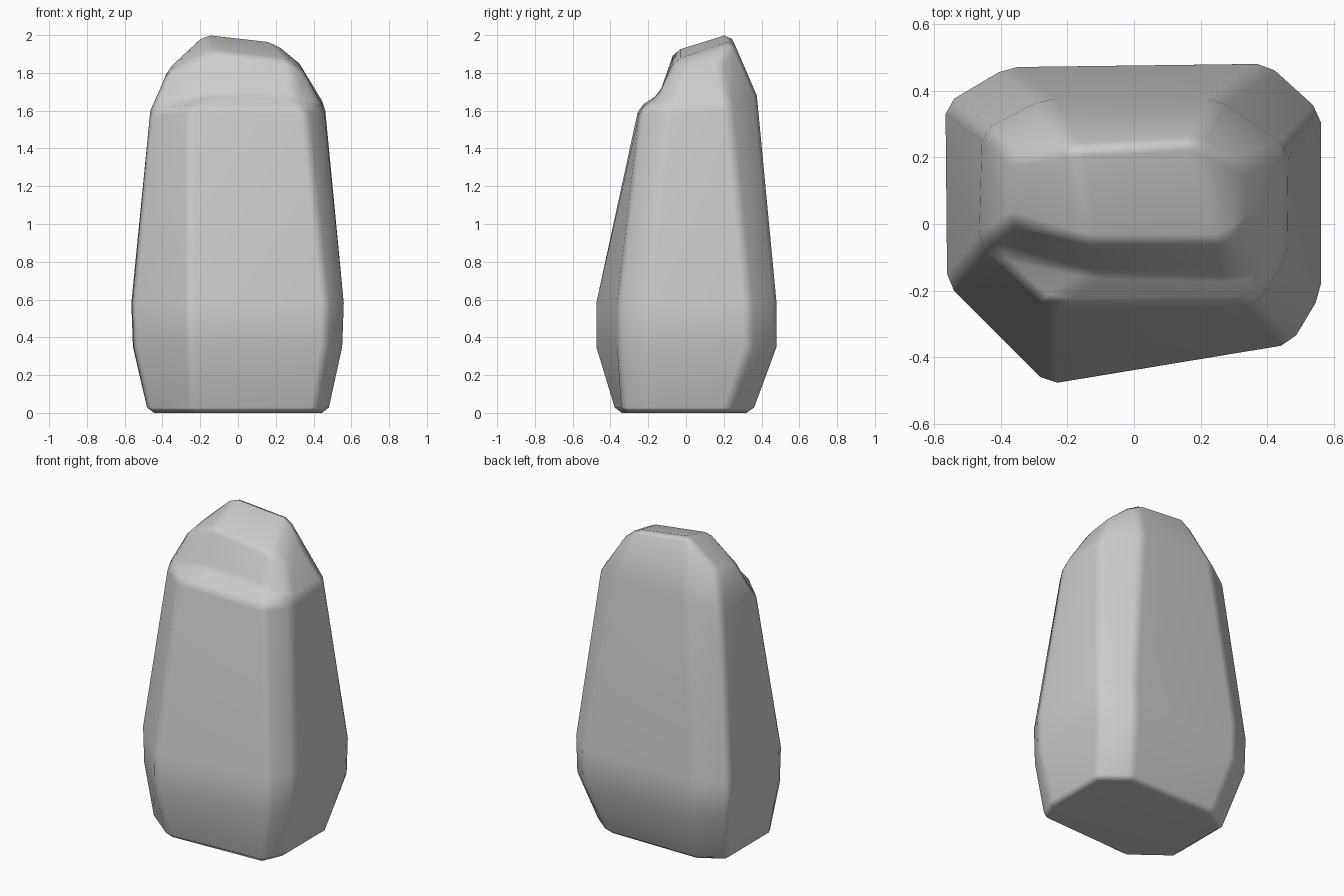
import bpy, bmesh

if "Cube" in bpy.data.objects:
    bpy.data.objects.remove(bpy.data.objects["Cube"])

# Chamfered-rectangle cross-sections, counter-clockwise from the front-left corner
base = [(-.24, -.37), (.41, -.34), (.475, -.19), (.475, .22),
        (.31, .35), (-.31, .35), (-.475, .25), (-.475, -.19)]
belly = [(-.26, -.48), (.47, -.36), (.56, -.21), (.56, .335),
         (.40, .48), (-.38, .47), (-.565, .36), (-.56, -.18)]
shoulder = [(-.26, -.25, 1.62), (.36, -.245, 1.61), (.455, -.10, 1.61), (.46, .23, 1.63),
            (.25, .375, 1.68), (-.27, .375, 1.68), (-.455, .28, 1.61), (-.465, -.06, 1.60)]
crown = [(-.14, -.06, 1.92), (.28, -.06, 1.865), (.35, .0, 1.80), (.32, .18, 1.86),
         (.18, .25, 1.97), (-.18, .23, 2.01), (-.37, .20, 1.82), (-.37, .01, 1.81)]

# The ledge shares the shoulder ring except for its set-back front edge
ledge = [(-.11, -.14, 1.69), (.29, -.15, 1.675)] + shoulder[2:]
low_belly = [(x * .985, y, .35) for x, y in belly]
rings = [[(x, y, 0) for x, y in base], low_belly,
         [(x, y, .58) for x, y in belly], shoulder, ledge, crown]

# Loft the stone pillar
bm = bmesh.new()
loops = [[bm.verts.new(p) for p in r] for r in rings]
for a, b in zip(loops, loops[1:]):
    for i in range(8):
        j = (i + 1) % 8
        bm.faces.new((a[i], a[j], b[j], b[i]))
bm.faces.new(loops[0][::-1])

# Sloping facets of the crown
for ids in ((0, 1, 4, 5), (1, 2, 3, 4), (5, 6, 7, 0)):
    bm.faces.new([loops[-1][i] for i in ids])
bmesh.ops.remove_doubles(bm, verts=bm.verts, dist=.001)
bmesh.ops.recalc_face_normals(bm, faces=bm.faces)
mesh = bpy.data.meshes.new("standing_rock")
bm.to_mesh(mesh)
bm.free()
rock = bpy.data.objects.new("standing_rock", mesh)
bpy.context.collection.objects.link(rock)

# Softly worn edges
mesh.shade_smooth()
bevel = rock.modifiers.new("worn_edges", 'BEVEL')
bevel.width = .03
bevel.segments = 1
bevel.limit_method = 'ANGLE'
bevel.angle_limit = .4
normals = rock.modifiers.new("face_normals", 'WEIGHTED_NORMAL')
normals.keep_sharp = True
